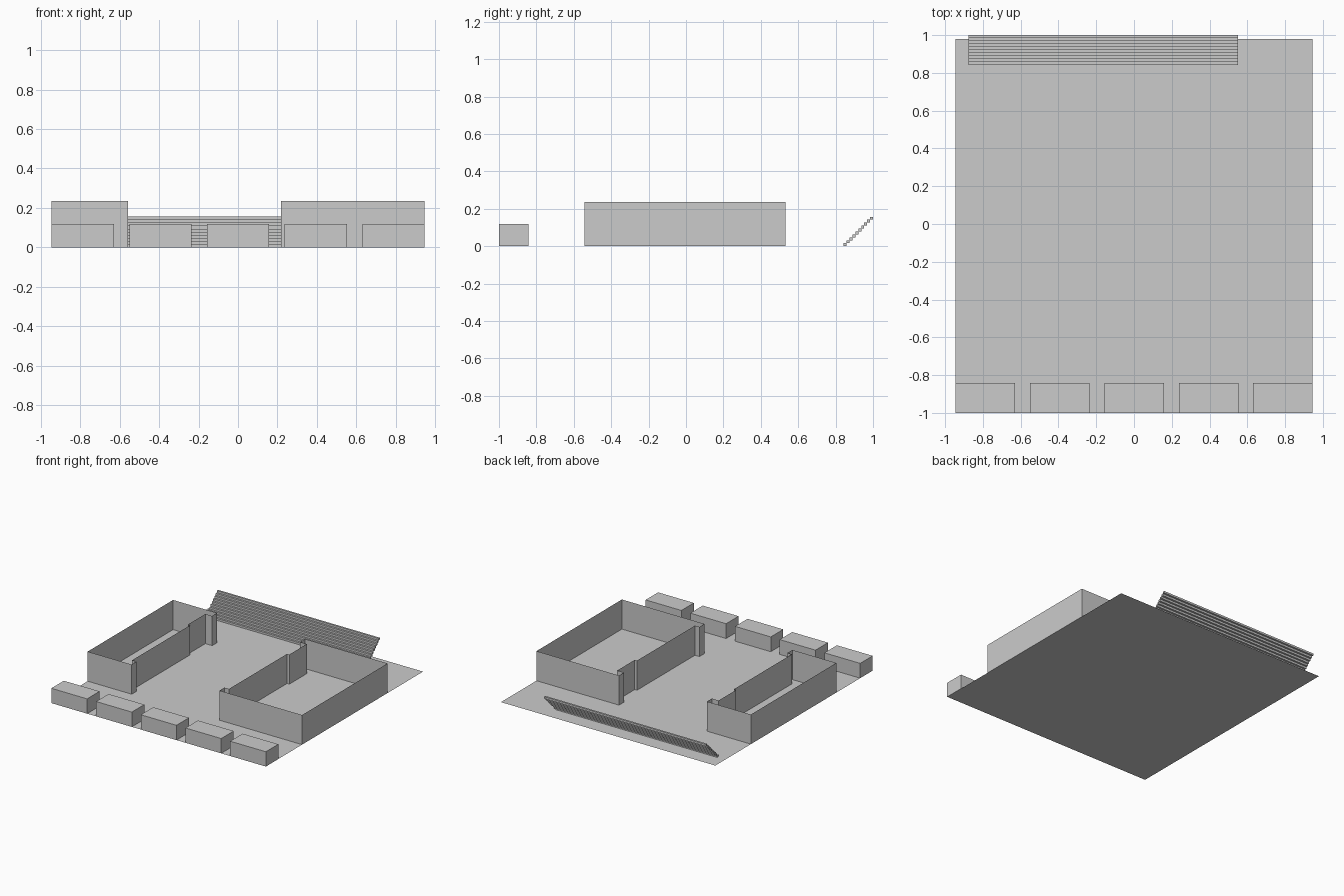
import bpy
import bmesh

cube = bpy.data.objects.get("Cube")
if cube:
    bpy.data.objects.remove(cube, do_unlink=True)

GREY = (0.6, 0.6, 0.6, 1.0)
grey = bpy.data.materials.new("plain grey")
grey.use_nodes = True
grey.diffuse_color = GREY
grey.node_tree.nodes["Principled BSDF"].inputs["Base Color"].default_value = GREY


def finish(name, bm):
    mesh = bpy.data.meshes.new(name)
    bm.to_mesh(mesh)
    bm.free()
    mesh.materials.append(grey)
    obj = bpy.data.objects.new(name, mesh)
    bpy.context.collection.objects.link(obj)
    return obj


def box(name, low, high):
    bm = bmesh.new()
    bmesh.ops.create_cube(bm, size=1)
    for v in bm.verts:
        v.co = [high[i] if v.co[i] > 0 else low[i] for i in range(3)]
    return finish(name, bm)


def wall_loop(name, plan, height):
    """Closed run of thin upright walls raised from a floor plan."""
    bm = bmesh.new()
    low = [bm.verts.new((x, y, 0)) for x, y in plan]
    high = [bm.verts.new((x, y, height)) for x, y in plan]
    for i in range(len(plan)):
        j = (i + 1) % len(plan)
        bm.faces.new((low[i], low[j], high[j], high[i]))
    bmesh.ops.recalc_face_normals(bm, faces=bm.faces)
    return finish(name, bm)


HALF_W = 0.945

# Flat ground sheet
bm = bmesh.new()
bm.faces.new([bm.verts.new(p) for p in (
    (-HALF_W, -1, 0), (HALF_W, -1, 0), (HALF_W, 0.98, 0), (-HALF_W, 0.98, 0))])
finish("ground", bm)

# Row of low blocks along the front edge
for i in range(5):
    x = -HALF_W + i * 0.394
    box(f"front_block_{i + 1}", (x, -1, 0), (x + 0.315, -0.843, 0.118))

# Two roofless buildings whose courtyard walls step back from the corners
FRONT, BACK = -0.543, 0.533
for name, side, inner in (("left_building", 1, 0.217), ("right_building", -1, 0.557)):
    steps = [(0, FRONT), (0, -0.48), (0.04, -0.48), (0.04, 0.25),
             (0.06, 0.25), (0.06, 0.47), (0, 0.47), (0, BACK)]
    plan = [(side * (inner + d), y) for d, y in steps]
    plan += [(side * HALF_W, BACK), (side * HALF_W, FRONT)]
    wall_loop(name, plan, 0.236)

# Rising tiers of slim benches at the back
TIER = 0.0157
for i in range(10):
    y, z = 0.843 + i * TIER, i * TIER
    box(f"bench_tier_{i + 1}", (-0.875, y, z), (0.55, y + TIER, z + TIER))
